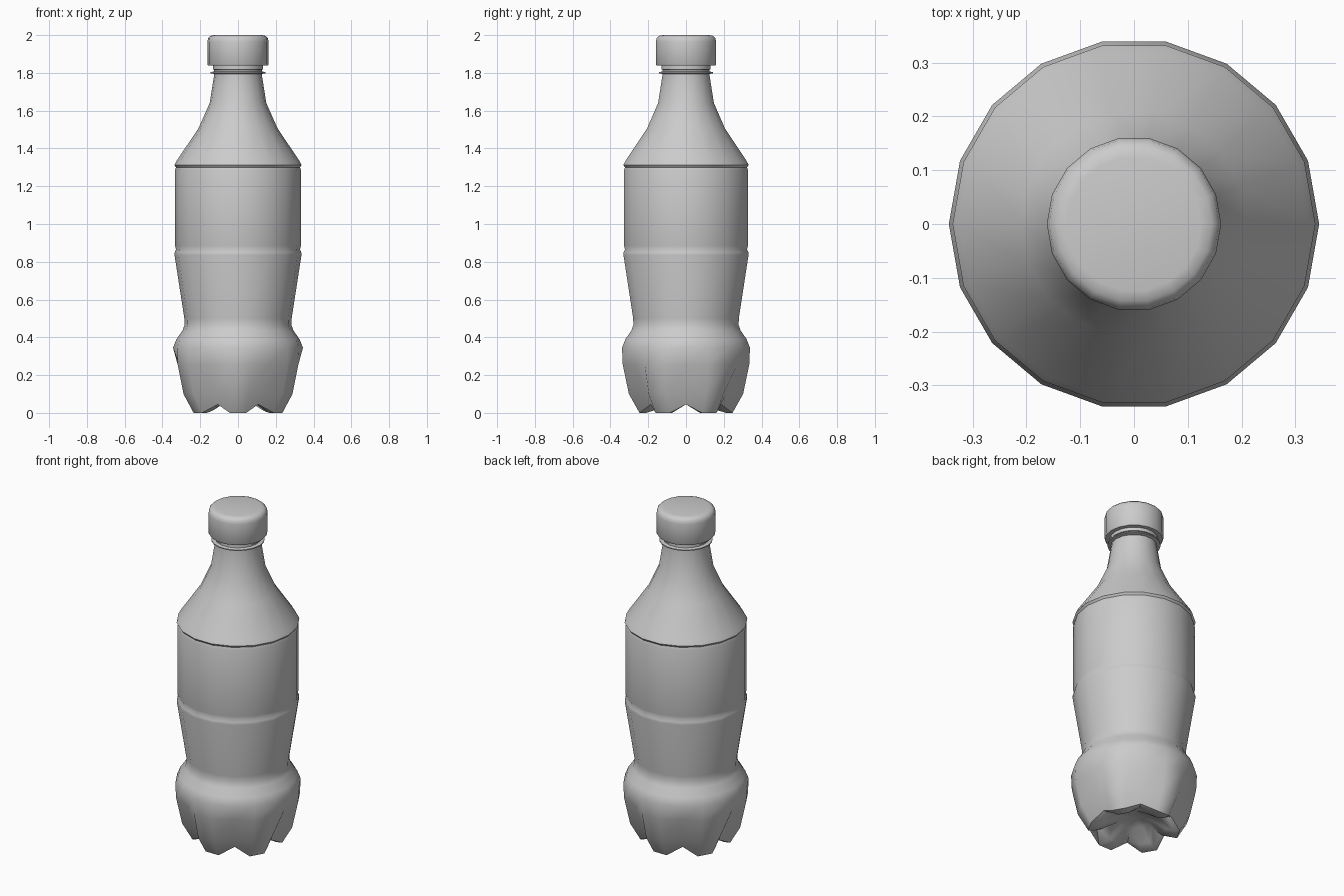
import bpy, bmesh
from math import cos, sin, radians

if "Cube" in bpy.data.objects:
    bpy.data.objects.remove(bpy.data.objects["Cube"])

SIDES = 18


def lathe(name, profile, angle=35):
    """Revolve rows of (r, z) or (r, z, notch_r, notch_z); every third column uses the notch values."""
    bm = bmesh.new()
    rings = []
    for row in profile:
        if row[0] == 0:
            rings.append([bm.verts.new((0, 0, row[1]))] * SIDES)
            continue
        ring = []
        for i in range(SIDES):
            r, z = row[2:] if len(row) == 4 and i % 3 == 0 else row[:2]
            a = radians(i * 360 / SIDES)
            ring.append(bm.verts.new((r * cos(a), r * sin(a), z)))
        rings.append(ring)
    for lo, hi in zip(rings, rings[1:]):
        for i in range(SIDES):
            j = (i + 1) % SIDES
            bm.faces.new(dict.fromkeys((lo[i], lo[j], hi[j], hi[i])))
    bmesh.ops.recalc_face_normals(bm, faces=bm.faces)
    mesh = bpy.data.meshes.new(name)
    bm.to_mesh(mesh)
    bm.free()
    ob = bpy.data.objects.new(name, mesh)
    bpy.context.collection.objects.link(ob)
    bpy.ops.object.select_all(action='DESELECT')
    ob.select_set(True)
    bpy.context.view_layer.objects.active = ob
    bpy.ops.object.shade_smooth_by_angle(angle=radians(angle))
    return ob


# Bottle body: six-footed base, waist, label band, shoulder and neck
lathe("bottle_body", [
    (0, 0.085),
    (0.09, 0.07),
    (0.175, 0.012, 0.13, 0.065),
    (0.215, 0.0, 0.195, 0.045),
    (0.25, 0.0, 0.215, 0.045),
    (0.307, 0.10, 0.245, 0.10),
    (0.340, 0.255, 0.312, 0.255),
    (0.344, 0.345),
    (0.326, 0.39),
    (0.294, 0.435),
    (0.283, 0.465),
    (0.284, 0.50),
    (0.336, 0.835),
    (0.335, 0.85),
    (0.328, 0.865),
    (0.333, 0.885),
    (0.333, 1.285),
    (0.328, 1.30),
    (0.337, 1.312),
    (0.325, 1.335),
    (0.210, 1.505),
    (0.150, 1.64),
    (0.127, 1.785),
    (0.127, 1.85),
    (0, 1.85),
], 50)

# Collar under the cap
lathe("neck_collar", [(0.12, 1.793), (0.146, 1.798), (0.146, 1.804), (0.12, 1.809)])

# Tamper band between collar and cap
lathe("tamper_band", [(0.12, 1.815), (0.133, 1.818), (0.133, 1.845)])

# Screw cap with rounded top edge
lathe("cap", [
    (0, 1.838), (0.157, 1.838), (0.162, 1.846), (0.162, 1.965),
    (0.158, 1.984), (0.145, 1.996), (0.125, 2.0), (0, 2.0),
], 40)
